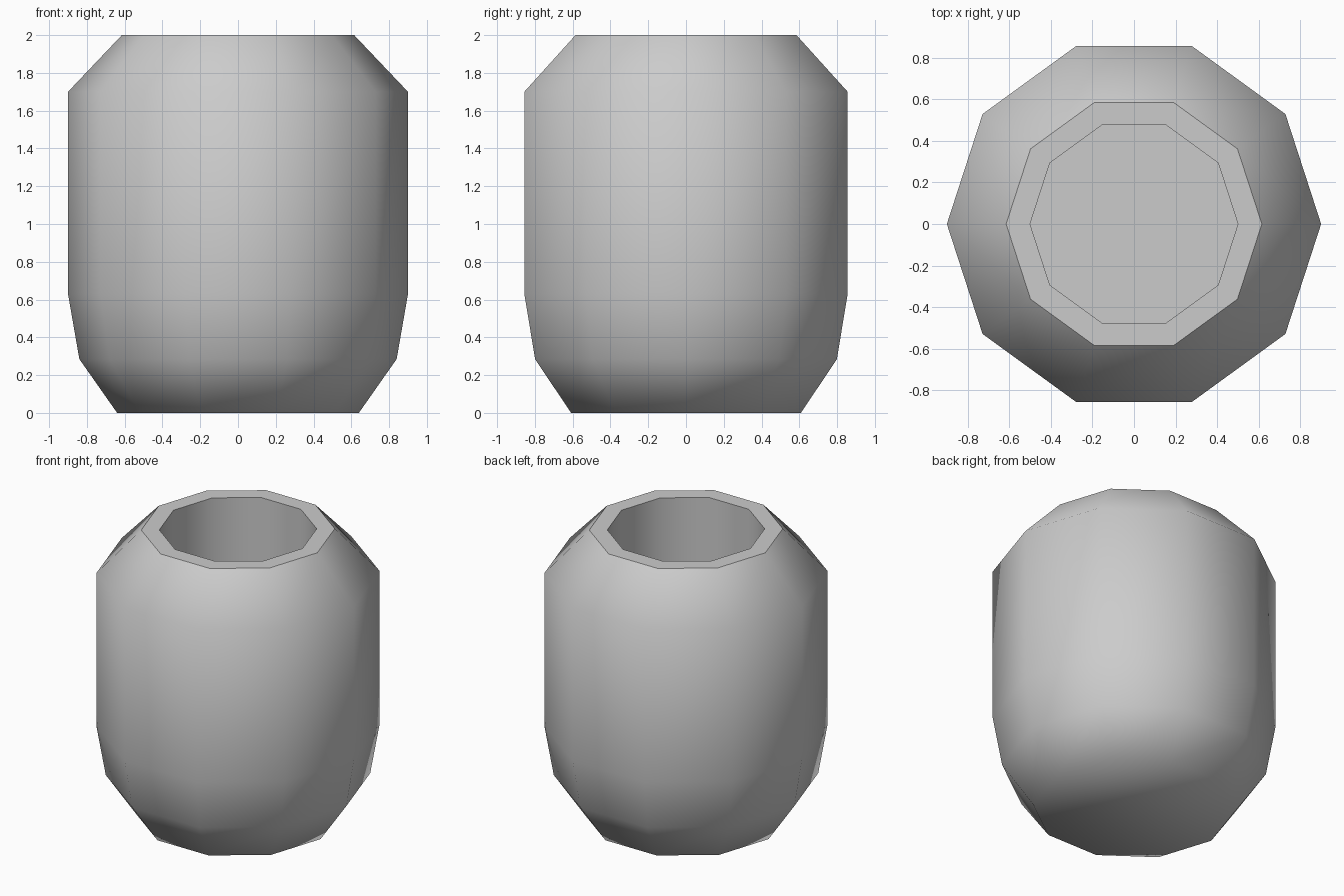
import bpy
import bmesh
from math import cos, sin, tau

cube = bpy.data.objects.get("Cube")
if cube:
    bpy.data.objects.remove(cube, do_unlink=True)

SIDES = 10
# (radius, height) from the base, up the outside, over the rim, down the inside
PROFILE = [(0.64, 0), (0.84, 0.285), (0.9, 0.63), (0.9, 1.7),
           (0.615, 2), (0.5, 2), (0.5, 0.2)]
SHARP_RINGS = (4, 5, 6)  # outer rim, inner rim, inside floor

# Plain grey material
grey = bpy.data.materials.new("plain grey")
grey.use_nodes = True
colour = (0.6, 0.6, 0.6, 1)
grey.diffuse_color = colour
grey.node_tree.nodes["Principled BSDF"].inputs["Base Color"].default_value = colour

# Jar body: one ring per profile point, joined by quads
bm = bmesh.new()
rings = [[bm.verts.new((r * cos(tau * i / SIDES), r * sin(tau * i / SIDES), z))
          for i in range(SIDES)] for r, z in PROFILE]
for low, high in zip(rings, rings[1:]):
    for i in range(SIDES):
        j = (i + 1) % SIDES
        bm.faces.new((low[i], low[j], high[j], high[i]))

# Base and inside floor
bm.faces.new(rings[0][::-1])
bm.faces.new(rings[-1])

# Smooth shading with crisp rim and floor edges
for face in bm.faces:
    face.smooth = True
for k in SHARP_RINGS:
    for i in range(SIDES):
        bm.edges.get((rings[k][i], rings[k][(i + 1) % SIDES])).smooth = False

mesh = bpy.data.meshes.new("jar")
bm.to_mesh(mesh)
bm.free()
mesh.materials.append(grey)
jar = bpy.data.objects.new("jar", mesh)
bpy.context.collection.objects.link(jar)
